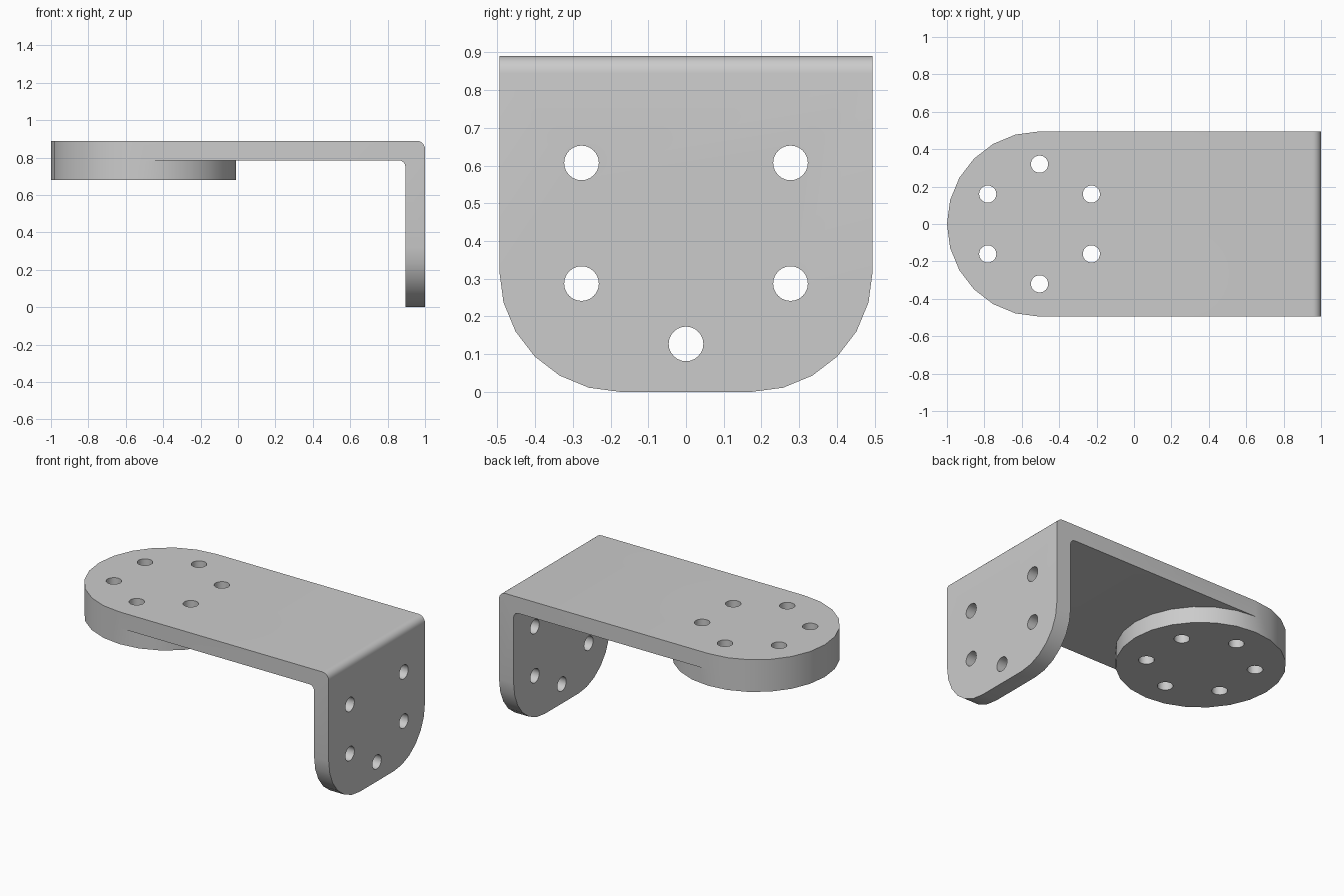
import bpy, bmesh
from math import sin, cos, radians, pi

if "Cube" in bpy.data.objects:
    bpy.data.objects.remove(bpy.data.objects["Cube"])

W, H, T = 0.495, 0.89, 0.105      # half width, height, plate thickness
CX = -0.505                       # centre of the rounded end
PITCH, HOLE_R = 0.32, 0.046       # bolt circle and hole radius


def arc(cx, cy, r, a0, a1, n):
    return [(cx + r * cos(radians(a0 + (a1 - a0) * i / n)),
             cy + r * sin(radians(a0 + (a1 - a0) * i / n))) for i in range(n + 1)]


def circle(cx, cy, r, n):
    return arc(cx, cy, r, 0, 360, n)[:-1]


PLACE = {'x': lambda a, b, d: (d, a, b),
         'y': lambda a, b, d: (a, d, b),
         'z': lambda a, b, d: (a, b, d)}


def prism(name, outlines, axis, lo, hi):
    """Extrude closed 2D outlines along an axis into one object."""
    bm = bmesh.new()
    for pts in outlines:
        bot = [bm.verts.new(PLACE[axis](a, b, lo)) for a, b in pts]
        top = [bm.verts.new(PLACE[axis](a, b, hi)) for a, b in pts]
        bm.faces.new(bot[::-1])
        bm.faces.new(top)
        for i in range(len(pts)):
            j = (i + 1) % len(pts)
            bm.faces.new((bot[i], bot[j], top[j], top[i]))
    bmesh.ops.recalc_face_normals(bm, faces=bm.faces)
    me = bpy.data.meshes.new(name)
    bm.to_mesh(me)
    bm.free()
    ob = bpy.data.objects.new(name, me)
    bpy.context.collection.objects.link(ob)
    return ob


def boolean(ob, other, op):
    mod = ob.modifiers.new(op.lower(), 'BOOLEAN')
    mod.object, mod.operation, mod.solver = other, op, 'EXACT'
    bpy.context.view_layer.objects.active = ob
    bpy.ops.object.modifier_apply(modifier=mod.name)
    bpy.data.objects.remove(other)


# Bent plate: L profile with filleted bend
profile = ([(CX, H), (CX, H - T)]
           + arc(1 - T - 0.035, H - T - 0.035, 0.035, 90, 0, 6)
           + [(1 - T, 0), (1, 0)]
           + arc(1 - 0.045, H - 0.045, 0.045, 0, 90, 6))
bracket = prism("angle_bracket", [profile], 'y', -0.6, 0.6)

# Trim to width and round the lower flange corners
R = 0.32
flange = ([(W, H + 0.1), (-W, H + 0.1)]
          + arc(-W + R, R, R, 180, 270, 6)
          + arc(W - R, R, R, 270, 360, 6))
boolean(bracket, prism("flange_trim", [flange], 'x', -0.8, 1.2), 'INTERSECT')

# Rounded end with the thicker mounting disc below
boolean(bracket, prism("mounting_disc", [circle(CX, 0, W, 24)], 'z', H - 2 * T, H), 'UNION')

# Bolt holes: six through the disc, five through the flange
disc_holes = [circle(CX + PITCH * cos(a), PITCH * sin(a), HOLE_R, 24)
              for a in (pi / 6 + i * pi / 3 for i in range(6))]
flange_holes = [circle(PITCH * cos(a), 0.447 + PITCH * sin(a), HOLE_R, 24)
                for a in (pi / 6 + i * pi / 3 for i in range(6) if i != 1)]
boolean(bracket, prism("disc_holes", disc_holes, 'z', 0.5, 1.1), 'DIFFERENCE')
boolean(bracket, prism("flange_holes", flange_holes, 'x', 0.8, 1.1), 'DIFFERENCE')

# Smooth curved walls, crisp edges
bpy.context.view_layer.objects.active = bracket
bracket.select_set(True)
bpy.ops.object.shade_smooth_by_angle(angle=radians(30))
